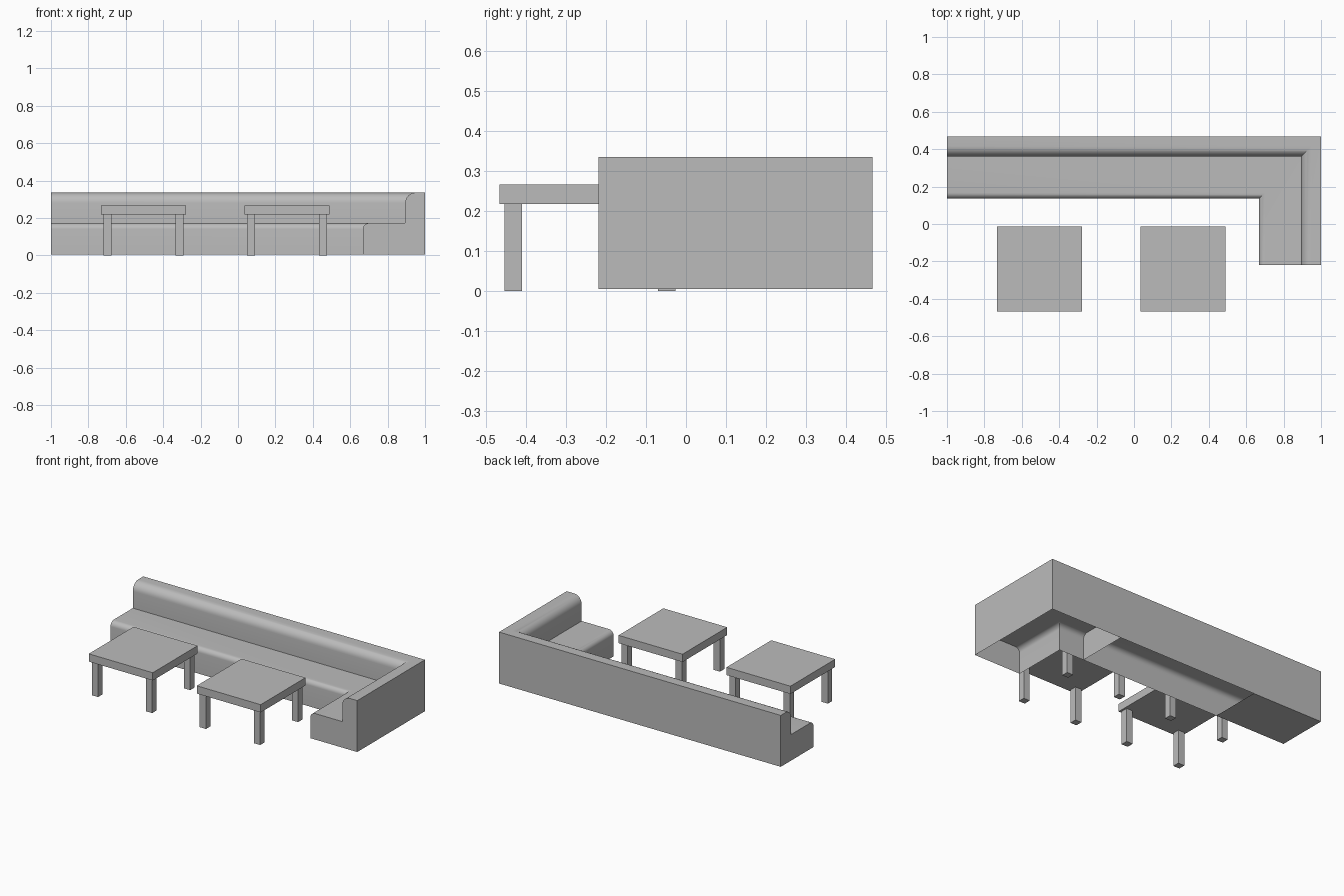
import bpy, bmesh, math
from mathutils import Matrix, Vector

if "Cube" in bpy.data.objects:
    bpy.data.objects.remove(bpy.data.objects["Cube"], do_unlink=True)

GREY = (0.5, 0.5, 0.5, 1)
mat = bpy.data.materials.new("plain grey")
mat.diffuse_color = GREY
mat.use_nodes = True
mat.node_tree.nodes["Principled BSDF"].inputs["Base Color"].default_value = GREY

BACK, BASE, TOP, SEAT = 0.4675, 0.005, 0.335, 0.172
REST_D, SEAT_D, ARM_END = 0.106, 0.332, -0.219


def finish(bm, name, smooth=False):
    mesh = bpy.data.meshes.new(name)
    bm.to_mesh(mesh)
    bm.free()
    obj = bpy.data.objects.new(name, mesh)
    bpy.context.collection.objects.link(obj)
    mesh.materials.append(mat)
    if smooth:
        bpy.ops.object.select_all(action='DESELECT')
        obj.select_set(True)
        bpy.context.view_layer.objects.active = obj
        bpy.ops.object.shade_smooth_by_angle(angle=math.radians(35))
    return obj


def rounded(depth, height, radius, steps=8):
    """Quarter round ending on the front face at the given depth."""
    angles = [math.pi / 2 * (1 - i / steps) for i in range(steps + 1)]
    return [(depth - radius + radius * math.cos(a),
             height - radius + radius * math.sin(a)) for a in angles]


# Sofa cross-section as (distance from the back, height)
profile = ([(0, BASE), (0, TOP)] + rounded(REST_D, TOP, 0.055)
           + [(REST_D, SEAT)] + rounded(SEAT_D, SEAT, 0.032) + [(SEAT_D, BASE)])


def along(x):
    return lambda d, z: (x, BACK - d, z)


def mitre(d, z):
    return (1 - d, BACK - d, z)


def arm_tip(d, z):
    return (1 - d, ARM_END, z)


# Corner sofa: the section swept round a mitred corner, open underneath
bm = bmesh.new()
rings = [[bm.verts.new(place(d, z)) for d, z in profile]
         for place in (along(-1), mitre, arm_tip)]
for a, b in zip(rings, rings[1:]):
    for i in range(len(profile) - 1):
        bm.faces.new((a[i], a[i + 1], b[i + 1], b[i]))
bm.faces.new(rings[0])
bm.faces.new(rings[-1])
bmesh.ops.recalc_face_normals(bm, faces=bm.faces)
finish(bm, "corner_sofa", smooth=True)

# Inner divider beside the corner
bm = bmesh.new()
bm.faces.new([bm.verts.new(along(0.49)(d, z)) for d, z in reversed(profile)])
finish(bm, "sofa_divider")

# Base panel under the free end
bm = bmesh.new()
bm.faces.new([bm.verts.new(along(x)(d, BASE)) for x, d in
              ((-1, 0), (-0.5, 0), (-0.5, SEAT_D), (-1, SEAT_D))])
bmesh.ops.recalc_face_normals(bm, faces=bm.faces)
if next(iter(bm.faces)).normal.z > 0:
    bmesh.ops.reverse_faces(bm, faces=bm.faces)
finish(bm, "sofa_base_panel")


def box(name, centre, size):
    bm = bmesh.new()
    bmesh.ops.create_cube(bm, size=1, matrix=Matrix.Translation(Vector(centre))
                          @ Matrix.Diagonal((*size, 1)))
    return finish(bm, name)


# Two square tables
TABLE_Y, TABLE_W, LEG_W, LEG_H, TABLE_H = -0.2405, 0.454, 0.044, 0.217, 0.267
for side, x in (("right", -0.505), ("left", 0.2615)):
    box(f"{side}_table_top", (x, TABLE_Y, (LEG_H + TABLE_H) / 2),
        (TABLE_W, TABLE_W, TABLE_H - LEG_H))
    for i, sx in (("right", -1), ("left", 1)):
        for j, sy in (("front", -1), ("back", 1)):
            box(f"{side}_table_{j}_{i}_leg",
                (x + sx * 0.1925, TABLE_Y + sy * 0.1925, LEG_H / 2),
                (LEG_W, LEG_W, LEG_H))
